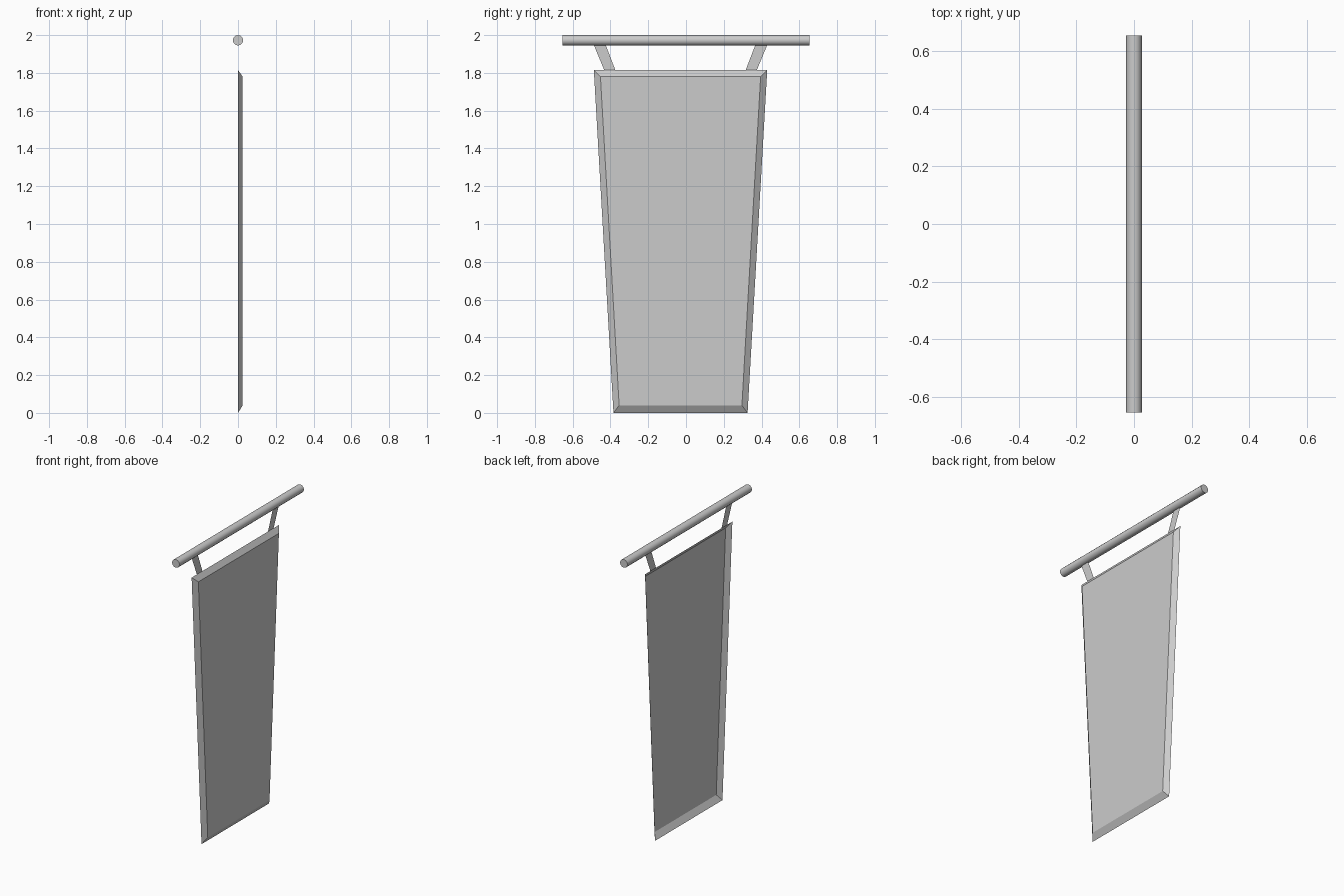
import bpy, bmesh, math
from mathutils import Matrix

cube = bpy.data.objects.get("Cube")
if cube:
    bpy.data.objects.remove(cube, do_unlink=True)

grey = bpy.data.materials.new("plain_grey")
grey.use_nodes = True
colour = (0.6, 0.6, 0.6, 1)
grey.diffuse_color = colour
grey.node_tree.nodes["Principled BSDF"].inputs["Base Color"].default_value = colour

MID = -0.029  # y centre of the hanging panel


def finish(bm, name):
    mesh = bpy.data.meshes.new(name)
    bm.to_mesh(mesh)
    bm.free()
    mesh.materials.append(grey)
    obj = bpy.data.objects.new(name, mesh)
    bpy.context.collection.objects.link(obj)
    return obj


def trapezoid(bm, x, low, high, half_low, half_high):
    """Ring of four corners in an upright plane, facing +x."""
    corners = [(-half_low, low), (half_low, low), (half_high, high), (-half_high, high)]
    return [bm.verts.new((x, MID + y, z)) for y, z in corners]


# Tapered banner panel: raised face with a sloped rim, open at the back
bm = bmesh.new()
rim = trapezoid(bm, 0, 0, 1.815, 0.355, 0.459)
face = trapezoid(bm, 0.025, 0.04, 1.78, 0.325, 0.424)
bm.faces.new(face)
for i in range(4):
    j = (i + 1) % 4
    bm.faces.new((rim[i], rim[j], face[j], face[i]))
finish(bm, "banner_panel")

# Flat slanted straps, mirrored about the panel centre
for side, name in ((-1, "right_strap"), (1, "left_strap")):
    bm = bmesh.new()
    outline = [(0.345, 1.815), (0.404, 1.815), (0.46, 1.95), (0.397, 1.95)]
    verts = [bm.verts.new((0, MID + side * y, z)) for y, z in outline]
    bm.faces.new(verts if side > 0 else verts[::-1])
    finish(bm, name)

# Round hanging rod lying along y
bm = bmesh.new()
bmesh.ops.create_cone(bm, cap_ends=True, segments=12, radius1=0.0275, radius2=0.0275,
                      depth=1.31, matrix=Matrix.Translation((0, 0, 1.9725))
                      @ Matrix.Rotation(math.pi / 2, 4, "X"))
rod = finish(bm, "hanging_rod")
bpy.ops.object.select_all(action="DESELECT")
rod.select_set(True)
bpy.context.view_layer.objects.active = rod
bpy.ops.object.shade_smooth_by_angle(angle=math.radians(40))
